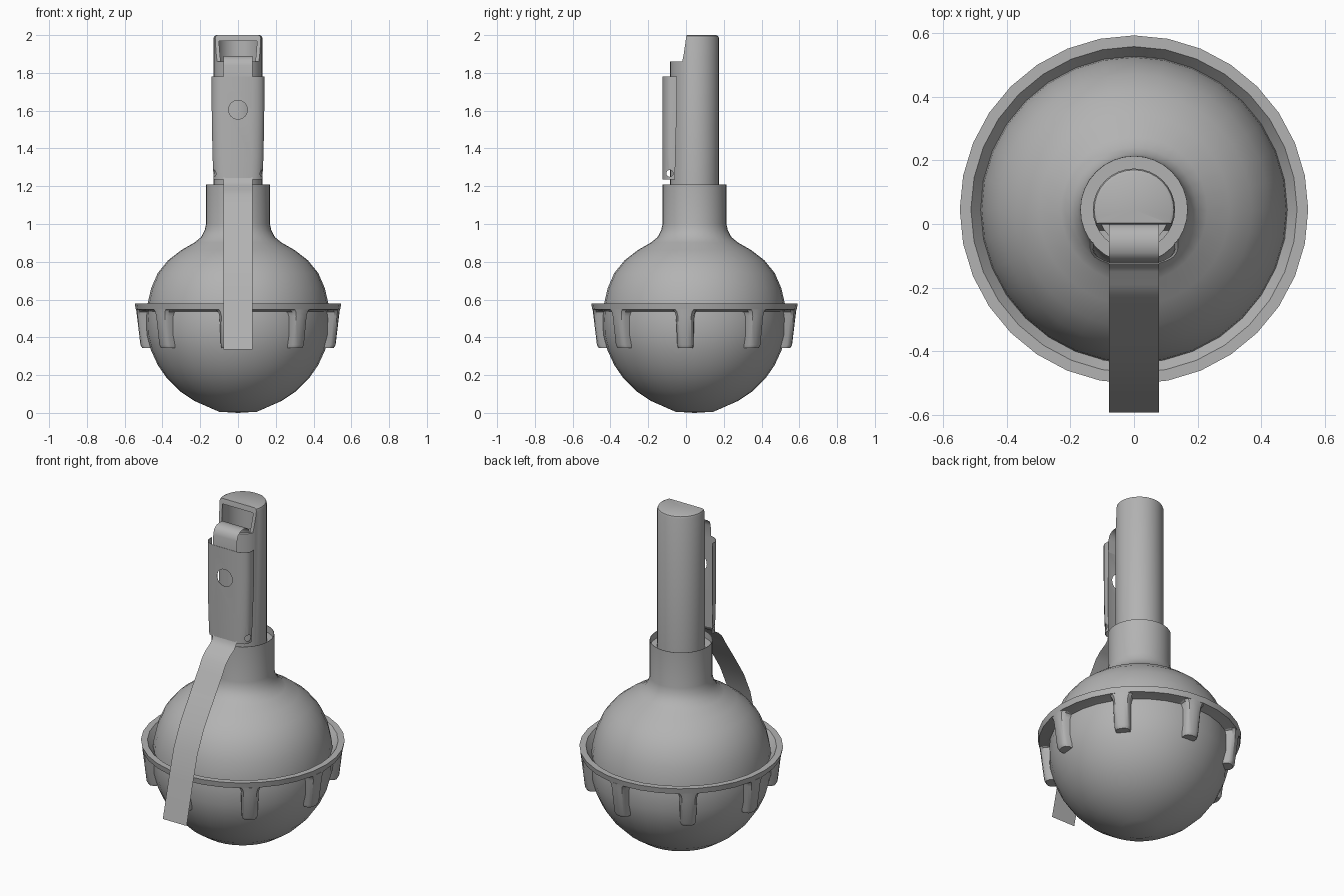
import bpy, bmesh, math
from mathutils import Matrix

if "Cube" in bpy.data.objects:
    bpy.data.objects.remove(bpy.data.objects["Cube"])

CY = 0.045          # y of the round body's axis
SEG = 32
GREY = bpy.data.materials.new("dark_grey")
GREY.diffuse_color = (0.45, 0.45, 0.45, 1)
GREY.use_nodes = True
GREY.node_tree.nodes["Principled BSDF"].inputs["Base Color"].default_value = GREY.diffuse_color


def finish(name, bm, angle=35):
    bmesh.ops.remove_doubles(bm, verts=bm.verts, dist=1e-5)
    bmesh.ops.recalc_face_normals(bm, faces=bm.faces)
    me = bpy.data.meshes.new(name)
    bm.to_mesh(me)
    bm.free()
    me.materials.append(GREY)
    ob = bpy.data.objects.new(name, me)
    bpy.context.collection.objects.link(ob)
    smooth(ob, angle)
    return ob


def activate(ob):
    bpy.ops.object.select_all(action='DESELECT')
    ob.select_set(True)
    bpy.context.view_layer.objects.active = ob


def smooth(ob, angle=35):
    activate(ob)
    bpy.ops.object.shade_smooth_by_angle(angle=math.radians(angle))


def lathe(name, profile, closed=False, seg=SEG, angle=35):
    """Spin (radius, z) points about the body axis."""
    bm = bmesh.new()
    rings = [[bm.verts.new((r * math.cos(2 * math.pi * i / seg),
                            CY + r * math.sin(2 * math.pi * i / seg), z))
              for i in range(seg)] for r, z in profile]
    pairs = list(zip(rings, rings[1:]))
    if closed:
        pairs.append((rings[-1], rings[0]))
    for a, b in pairs:
        for i in range(seg):
            j = (i + 1) % seg
            bm.faces.new((a[i], a[j], b[j], b[i]))
    return finish(name, bm, angle)


def sheet(name, rows, angle=35):
    """Skin consecutive rows of points."""
    bm = bmesh.new()
    vs = [[bm.verts.new(p) for p in row] for row in rows]
    for a, b in zip(vs, vs[1:]):
        for i in range(len(a) - 1):
            bm.faces.new((a[i], a[i + 1], b[i + 1], b[i]))
    return finish(name, bm, angle)


def cut(ob, cutter):
    cutter.hide_render = True
    m = ob.modifiers.new("cut", 'BOOLEAN')
    m.object, m.operation, m.solver = cutter, 'DIFFERENCE', 'EXACT'
    activate(ob)
    bpy.ops.object.modifier_apply(modifier=m.name)
    bpy.data.objects.remove(cutter)


def rod(name, loc, r, depth, axis):
    bm = bmesh.new()
    bmesh.ops.create_cone(bm, cap_ends=True, segments=24, radius1=r, radius2=r, depth=depth)
    bmesh.ops.transform(bm, verts=bm.verts,
                        matrix=Matrix.Translation(loc) @ Matrix.Rotation(math.pi / 2, 4, axis))
    return finish(name, bm)


# round body with thin-walled neck around the tube
body = [(0, 0.0), (0.10, 0.006)]
for deg in (-62, -51, -40, -30, -20, -10):
    a = math.radians(deg)
    body.append((0.49 * math.cos(a), 0.5 + 0.495 * math.sin(a)))
body += [(0.485, 0.50), (0.478, 0.58), (0.46, 0.66), (0.425, 0.74), (0.37, 0.808),
         (0.30, 0.862), (0.23, 0.902), (0.196, 0.93), (0.177, 0.965), (0.169, 1.0),
         (0.169, 1.21), (0.167, 1.21), (0.167, 1.17), (0.12, 1.17)]
lathe("round_body", body, angle=40)

# rim around the middle
lathe("rim_ring", [(0.478, 0.535), (0.512, 0.58), (0.547, 0.58), (0.541, 0.547), (0.50, 0.54)],
      closed=True)

# eight tapered ribs under the rim
for k in range(8):
    bm = bmesh.new()
    rows = []
    for z, out, hw in ((0.548, 0.540, 0.066), (0.535, 0.539, 0.054),
                       (0.512, 0.536, 0.047), (0.36, 0.518, 0.042), (0.343, 0.508, 0.038)):
        rows.append([bm.verts.new((r, t, min(z, 0.535) if r < 0.5 else z)) for r, t in (
            (0.45, -hw), (out - 0.022, -hw), (out - 0.006, -hw * 0.75), (out, -hw * 0.3),
            (out, hw * 0.3), (out - 0.006, hw * 0.75), (out - 0.022, hw), (0.45, hw))])
    for a, b in zip(rows, rows[1:]):
        for i in range(8):
            bm.faces.new((a[i], a[(i + 1) % 8], b[(i + 1) % 8], b[i]))
    bm.faces.new(rows[0])
    bm.faces.new(rows[-1])
    turn = Matrix.Rotation(math.radians(45 * k - 5.7), 4, 'Z')
    bmesh.ops.transform(bm, verts=bm.verts, matrix=Matrix.Translation((0, CY, 0)) @ turn)
    finish(f"rim_rib_{k + 1}", bm)

# fuse tube: hollow near the top, front cut away above the clip
tube = lathe("fuse_tube", [(0, 1.1), (0.129, 1.1), (0.129, 1.985), (0.125, 1.995),
                           (0.116, 2.0), (0, 2.0)])
hollow = lathe("hollow_cutter", [(0, 1.78), (0.112, 1.78), (0.112, 1.97), (0, 1.97)])
cut(tube, hollow)
bm = bmesh.new()
front = [(-0.3, 1.86), (-0.02, 1.86), (-0.012, 1.90), (-0.003, 1.96), (0.0, 1.985),
         (0.012, 2.05), (-0.3, 2.05)]
f = bm.faces.new([bm.verts.new((-0.3, y, z)) for y, z in front])
ext = bmesh.ops.extrude_face_region(bm, geom=[f])
bmesh.ops.translate(bm, vec=(0.6, 0, 0),
                    verts=[v for v in ext["geom"] if isinstance(v, bmesh.types.BMVert)])
cut(tube, finish("notch_cutter", bm))
smooth(tube)

# thin curved lever plate with a front hole and side pin holes
rows = []
for z, hw, back in ((1.235, 0.128, -0.058), (1.36, 0.134, -0.056),
                    (1.60, 0.138, -0.049), (1.78, 0.138, -0.047)):
    half = [(hw, back), (hw, -0.076), (hw - 0.004, -0.09), (hw - 0.014, -0.104),
            (hw - 0.034, -0.115), (hw - 0.06, -0.124)]
    rows.append([(-x, y, z) for x, y in half] + [(x, y, z) for x, y in reversed(half)])
lever = sheet("lever_plate", rows)
m = lever.modifiers.new("thick", 'SOLIDIFY')
m.thickness, m.offset = 0.002, 0
activate(lever)
bpy.ops.object.modifier_apply(modifier=m.name)
cut(lever, rod("front_hole_cutter", (0, -0.127, 1.605), 0.05, 0.08, 'X'))
cut(lever, rod("pin_hole_cutter", (0, -0.086, 1.268), 0.018, 0.5, 'Y'))
smooth(lever)


# thin strip: hook over the tube edge, and long tail swinging out in front
def strip(name, path, hw=0.078):
    return sheet(name, [[(-hw, y, z), (hw, y, z)] for y, z in path], 50)


strip("lever_hook", [(0.0, 1.79), (0.0, 1.84), (-0.008, 1.868), (-0.03, 1.885), (-0.06, 1.89),
                     (-0.09, 1.885), (-0.112, 1.868), (-0.12, 1.84), (-0.123, 1.77)])
strip("lever_tail", [(-0.123, 1.25), (-0.13, 1.225), (-0.15, 1.205), (-0.19, 1.182),
                     (-0.225, 1.15), (-0.26, 1.095), (-0.34, 0.98), (-0.43, 0.845),
                     (-0.49, 0.72), (-0.535, 0.56), (-0.592, 0.335)])
